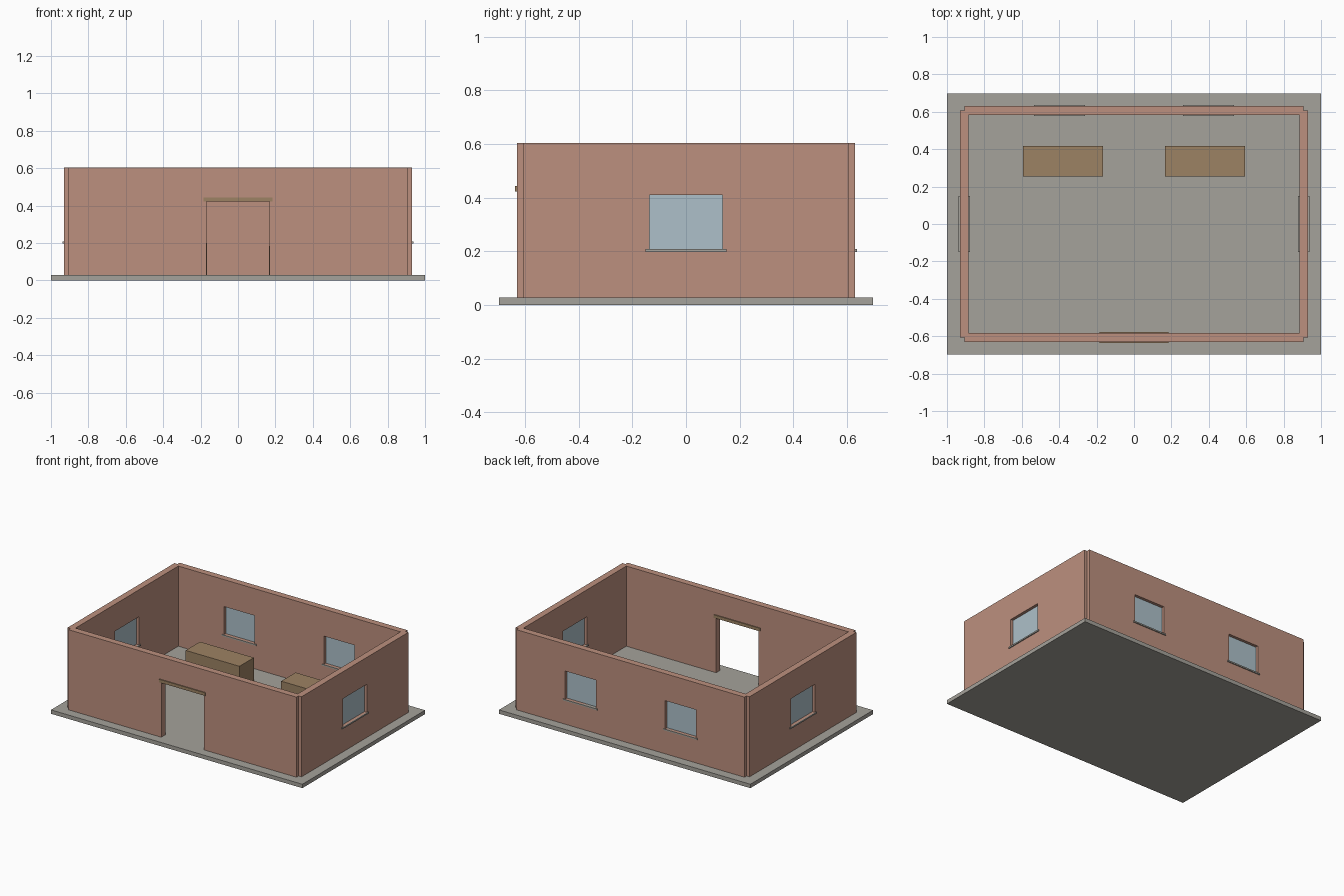
import bpy
from mathutils import Vector

if "Cube" in bpy.data.objects:
    bpy.data.objects.remove(bpy.data.objects["Cube"])


def material(name, rgb):
    m = bpy.data.materials.new(name)
    m.diffuse_color = (*rgb, 1)
    m.use_nodes = True
    m.node_tree.nodes["Principled BSDF"].inputs["Base Color"].default_value = m.diffuse_color
    return m


CLAY = material("clay_wall", (0.507, 0.279, 0.209))
STONE = material("grey_concrete", (0.375, 0.36, 0.325))
WOOD = material("brown_wood", (0.335, 0.223, 0.125))
GLASS = material("pale_blue_glass", (0.42, 0.53, 0.585))


def box(name, lo, hi, mat=None):
    """Axis-aligned box between two corners."""
    lo, hi = Vector(lo), Vector(hi)
    bpy.ops.mesh.primitive_cube_add(size=1, location=(lo + hi) / 2)
    ob = bpy.context.object
    ob.name = name
    ob.scale = hi - lo
    bpy.ops.object.transform_apply(location=False, rotation=False, scale=True)
    if mat:
        ob.data.materials.append(mat)
    return ob


def cut(wall, lo, hi):
    """Cut a box-shaped opening through a wall."""
    cutter = box("opening_cutter", lo, hi)
    cutter.hide_render = True
    mod = wall.modifiers.new("opening", 'BOOLEAN')
    mod.operation, mod.solver, mod.object = 'DIFFERENCE', 'EXACT', cutter
    bpy.context.view_layer.objects.active = wall
    bpy.ops.object.modifier_apply(modifier=mod.name)
    bpy.data.objects.remove(cutter)


FLOOR, TOP = 0.028, 0.604          # wall bottom and top
CX, CY, T = 0.907, 0.607, 0.0233   # wall centre lines, half thickness
SILL, HEAD = 0.208, 0.41           # window bottom and top
DOOR_HEAD = 0.422

box("floor_slab", (-1, -0.697, 0), (1, 0.697, FLOOR), STONE)

# Walls end on each other's centre lines, leaving notched corners
front = box("front_wall", (-CX, -CY - T, FLOOR), (CX, -CY + T, TOP), CLAY)
back = box("back_wall", (-CX, CY - T, FLOOR), (CX, CY + T, TOP), CLAY)

# Doorway with wooden lintel
cut(front, (-0.169, -0.7, 0), (0.169, -0.5, DOOR_HEAD))
box("door_lintel", (-0.184, -CY - 0.03, DOOR_HEAD), (0.184, -CY + 0.03, 0.444), WOOD)

for s, side in ((-1, "left"), (1, "right")):
    # Side wall with its window and sill
    x = s * CX
    wall = box(side + "_wall", (x - T, -CY, FLOOR), (x + T, CY, TOP), CLAY)
    cut(wall, (x - 0.1, -0.136, SILL), (x + 0.1, 0.136, HEAD))
    box(side + "_glass", (x - 0.003, -0.136, SILL), (x + 0.003, 0.136, HEAD), GLASS)
    box(side + "_sill", (x - 0.03, -0.15, 0.198), (x + 0.03, 0.15, SILL), STONE)

    # Back window and sill
    x = s * 0.398
    cut(back, (x - 0.122, 0.5, SILL), (x + 0.122, 0.7, HEAD))
    box("back_glass_" + side, (x - 0.122, CY - 0.003, SILL), (x + 0.122, CY + 0.003, HEAD), GLASS)
    box("back_sill_" + side, (x - 0.136, CY - 0.03, 0.198), (x + 0.136, CY + 0.03, SILL), STONE)

    # Wooden counter, the left one slightly taller
    x = s * 0.38
    top = 0.201 if s < 0 else 0.183
    box("counter_" + side, (x - 0.214, 0.254, FLOOR), (x + 0.214, 0.417, top), WOOD)
